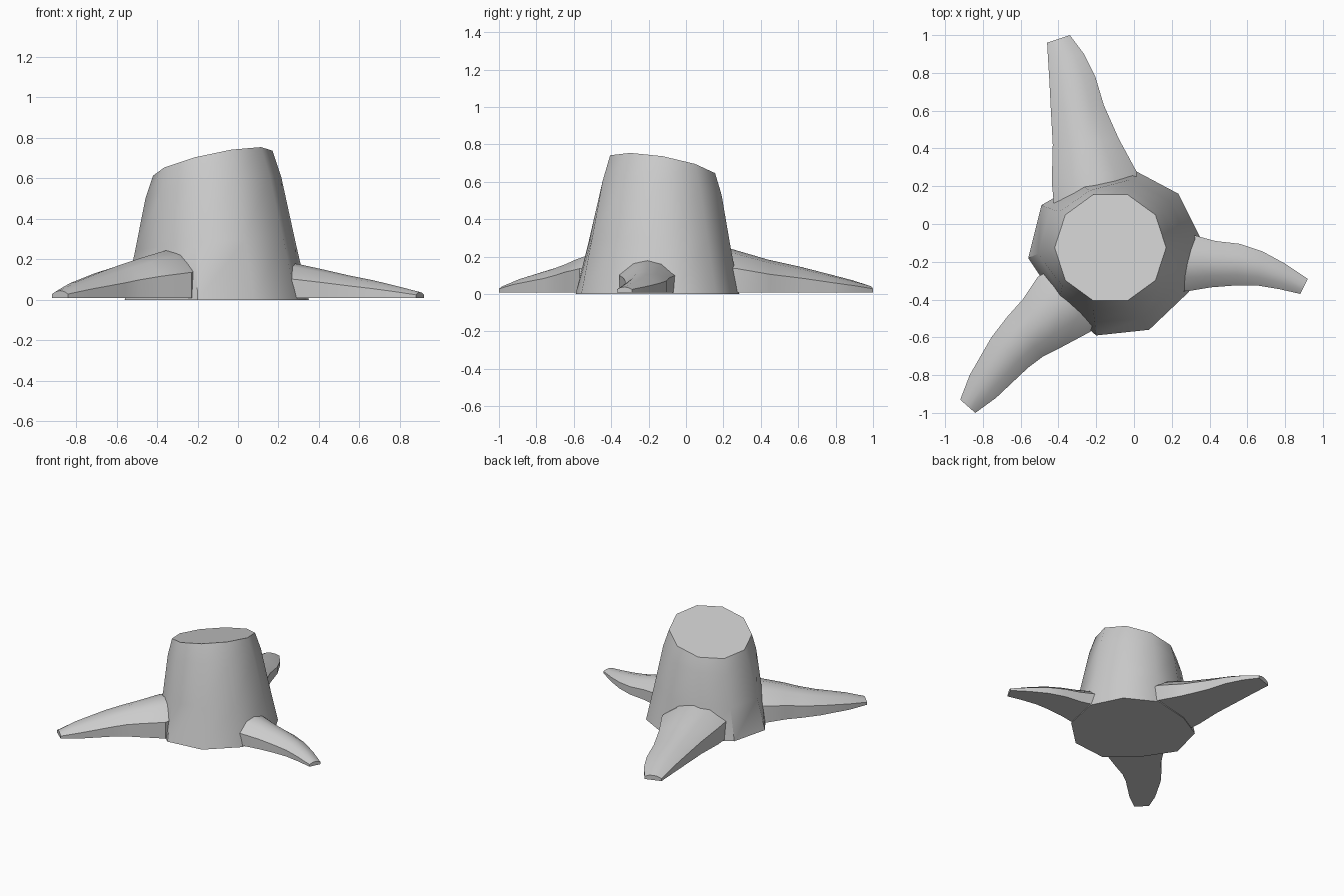
import bpy
from math import cos, sin, radians

if "Cube" in bpy.data.objects:
    bpy.data.objects.remove(bpy.data.objects["Cube"])


def loft(name, rings):
    """Skin a list of equal-length closed rings and cap both ends."""
    n = len(rings[0])
    verts = [p for ring in rings for p in ring]
    faces = [tuple(reversed(range(n))),
             tuple(range(len(verts) - n, len(verts)))]
    for r in range(len(rings) - 1):
        for i in range(n):
            j = (i + 1) % n
            faces.append((r * n + i, r * n + j, r * n + n + j, r * n + n + i))
    mesh = bpy.data.meshes.new(name)
    mesh.from_pydata(verts, [], faces)
    obj = bpy.data.objects.new(name, mesh)
    bpy.context.collection.objects.link(obj)
    bpy.ops.object.select_all(action='DESELECT')
    bpy.context.view_layer.objects.active = obj
    obj.select_set(True)
    bpy.ops.object.mode_set(mode='EDIT')
    bpy.ops.mesh.select_all(action='SELECT')
    bpy.ops.mesh.normals_make_consistent(inside=False)
    bpy.ops.object.mode_set(mode='OBJECT')
    bpy.ops.object.shade_smooth_by_angle(angle=radians(42))
    return obj


# Trunk: irregular ten-sided foot rising to a regular, slanted saw cut
foot = [(0.35, -0.07), (0.235, 0.16), (0.0, 0.285), (-0.29, 0.215),
        (-0.49, 0.10), (-0.56, -0.18), (-0.40, -0.42), (-0.20, -0.59),
        (0.08, -0.56), (0.29, -0.36)]
CX = CY = -0.125


def trunk_ring(t, bulge):
    ring = []
    for i, (fx, fy) in enumerate(foot):
        a = radians(36 * i)
        dx, dy = 0.295 * cos(a), 0.295 * sin(a)
        top_z = 0.675 + 0.21 * dx - 0.17 * dy
        x = fx + (CX + dx - fx) * t + bulge * cos(a)
        y = fy + (CY + dy - fy) * t + bulge * sin(a)
        ring.append((x, y, top_z * t))
    return ring


loft("trunk", [trunk_ring(0, 0), trunk_ring(0.4, 0.004),
               trunk_ring(0.82, 0.012), trunk_ring(1, 0)])

# Roots: arched section with a flat underside, swept between two edge lines
SECTION = [(0, 0), (0, 0.55), (0.25, 0.9), (0.5, 1), (0.75, 0.9),
           (1, 0.55), (1, 0)]


def root(name, stations):
    rings = []
    for (ax, ay), (bx, by), h in stations:
        rings.append([(ax + (bx - ax) * s, ay + (by - ay) * s,
                       0.008 + (h - 0.008) * k) for s, k in SECTION])
    loft(name, rings)


root("back_root", [
    ((-0.42, 0.06), (0.0, 0.16), 0.26),
    ((-0.435, 0.22), (0.015, 0.275), 0.24),
    ((-0.43, 0.42), (-0.08, 0.45), 0.185),
    ((-0.44, 0.60), (-0.16, 0.63), 0.145),
    ((-0.448, 0.76), (-0.205, 0.78), 0.105),
    ((-0.455, 0.87), (-0.265, 0.90), 0.075),
    ((-0.46, 0.96), (-0.34, 1.0), 0.045)])

root("right_root", [
    ((0.20, -0.04), (0.18, -0.36), 0.195),
    ((0.32, -0.06), (0.29, -0.355), 0.175),
    ((0.43, -0.09), (0.41, -0.335), 0.15),
    ((0.56, -0.105), (0.54, -0.325), 0.12),
    ((0.68, -0.145), (0.65, -0.325), 0.097),
    ((0.80, -0.21), (0.77, -0.345), 0.068),
    ((0.92, -0.29), (0.88, -0.37), 0.038)])

root("front_left_root", [
    ((-0.44, -0.24), (-0.21, -0.50), 0.25),
    ((-0.51, -0.28), (-0.23, -0.57), 0.24),
    ((-0.59, -0.40), (-0.38, -0.65), 0.205),
    ((-0.67, -0.49), (-0.48, -0.70), 0.175),
    ((-0.755, -0.60), (-0.56, -0.76), 0.145),
    ((-0.87, -0.80), (-0.73, -0.92), 0.088),
    ((-0.92, -0.93), (-0.84, -1.0), 0.045)])
